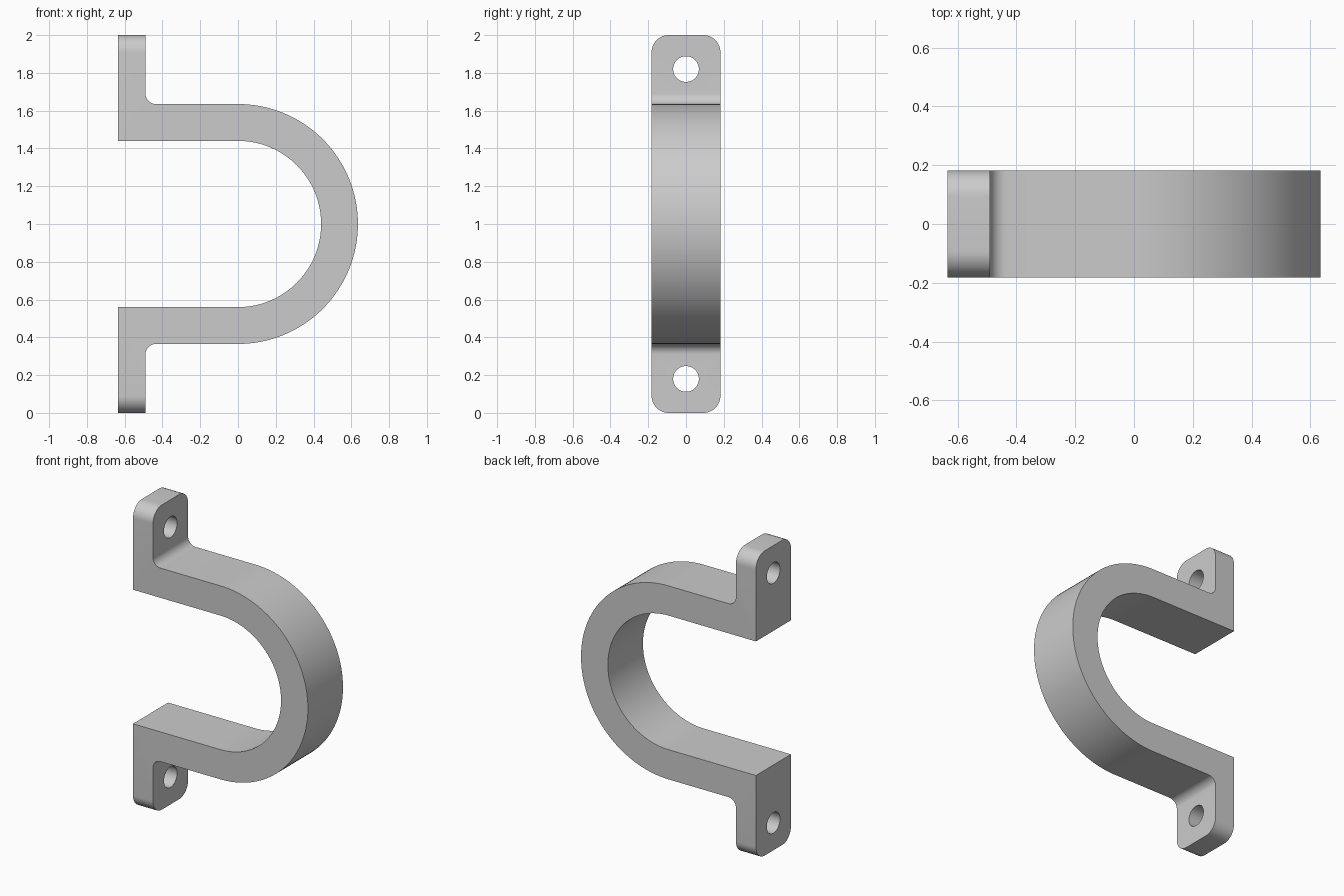
import bpy, bmesh
from math import pi, sin, cos, radians

if "Cube" in bpy.data.objects:
    bpy.data.objects.remove(bpy.data.objects["Cube"], do_unlink=True)

OUTER, INNER = 0.635, 0.44      # strap radii
BACK, FACE = -0.635, -0.49      # mounting flange thickness
HALF_WIDTH = 0.182
FILLET, CORNER = 0.055, 0.09
HOLE_RADIUS, HOLE_HEIGHT = 0.068, 0.82

steel = bpy.data.materials.new("plain grey")
steel.use_nodes = True
GREY = (0.6, 0.6, 0.6, 1)
steel.diffuse_color = GREY
steel.node_tree.nodes["Principled BSDF"].inputs["Base Color"].default_value = GREY


def arc(cx, cz, r, start, end, steps):
    angles = [radians(start + (end - start) * i / steps) for i in range(steps + 1)]
    return [(cx + r * cos(a), cz + r * sin(a)) for a in angles]


# Side profile: strap, inner fillets and the two flanges
fx, fz = FACE + FILLET, OUTER + FILLET
profile = [(BACK, INNER), (BACK, 1), (FACE, 1)]
profile += arc(fx, fz, FILLET, 180, 270, 10)
profile += arc(0, 0, OUTER, 90, -90, 64)
profile += arc(fx, -fz, FILLET, 90, 180, 10)
profile += [(FACE, -1), (BACK, -1), (BACK, -INNER)]
profile += arc(0, 0, INNER, -90, 90, 64)

bm = bmesh.new()
side = bm.faces.new([bm.verts.new((x, -HALF_WIDTH, z + 1)) for x, z in profile])
swept = bmesh.ops.extrude_face_region(bm, geom=[side])["geom"]
bmesh.ops.translate(bm, vec=(0, 2 * HALF_WIDTH, 0),
                    verts=[v for v in swept if isinstance(v, bmesh.types.BMVert)])

# Rounded outer corners of the flanges
ends = [e for e in bm.edges
        if abs(e.verts[0].co.z - e.verts[1].co.z) < 1e-5
        and abs(e.verts[0].co.y - e.verts[1].co.y) < 1e-5
        and abs(e.verts[0].co.z - 1) > 0.999]
bmesh.ops.bevel(bm, geom=ends, offset=CORNER, segments=12, profile=0.5, affect='EDGES')
bmesh.ops.recalc_face_normals(bm, faces=bm.faces)
mesh = bpy.data.meshes.new("strap_clamp")
bm.to_mesh(mesh)
bm.free()
mesh.materials.append(steel)
clamp = bpy.data.objects.new("strap_clamp", mesh)
bpy.context.collection.objects.link(clamp)

# Screw holes, one through each flange
bpy.context.view_layer.objects.active = clamp
for sign in (-1, 1):
    bpy.ops.mesh.primitive_cylinder_add(
        vertices=48, radius=HOLE_RADIUS, depth=0.4, rotation=(0, pi / 2, 0),
        location=((BACK + FACE) / 2, 0, 1 + sign * HOLE_HEIGHT))
    cutter = bpy.context.object
    cutter.name = "screw_hole_cutter"
    cutter.hide_render = True
    cutter.data.materials.append(steel)
    cut = clamp.modifiers.new("screw_hole", 'BOOLEAN')
    cut.object = cutter
    cut.operation = 'DIFFERENCE'
    cut.solver = 'EXACT'
    bpy.context.view_layer.objects.active = clamp
    bpy.ops.object.modifier_apply(modifier=cut.name)
    bpy.data.objects.remove(cutter, do_unlink=True)

bpy.ops.object.select_all(action='DESELECT')
clamp.select_set(True)
bpy.ops.object.shade_smooth_by_angle(angle=radians(30))
